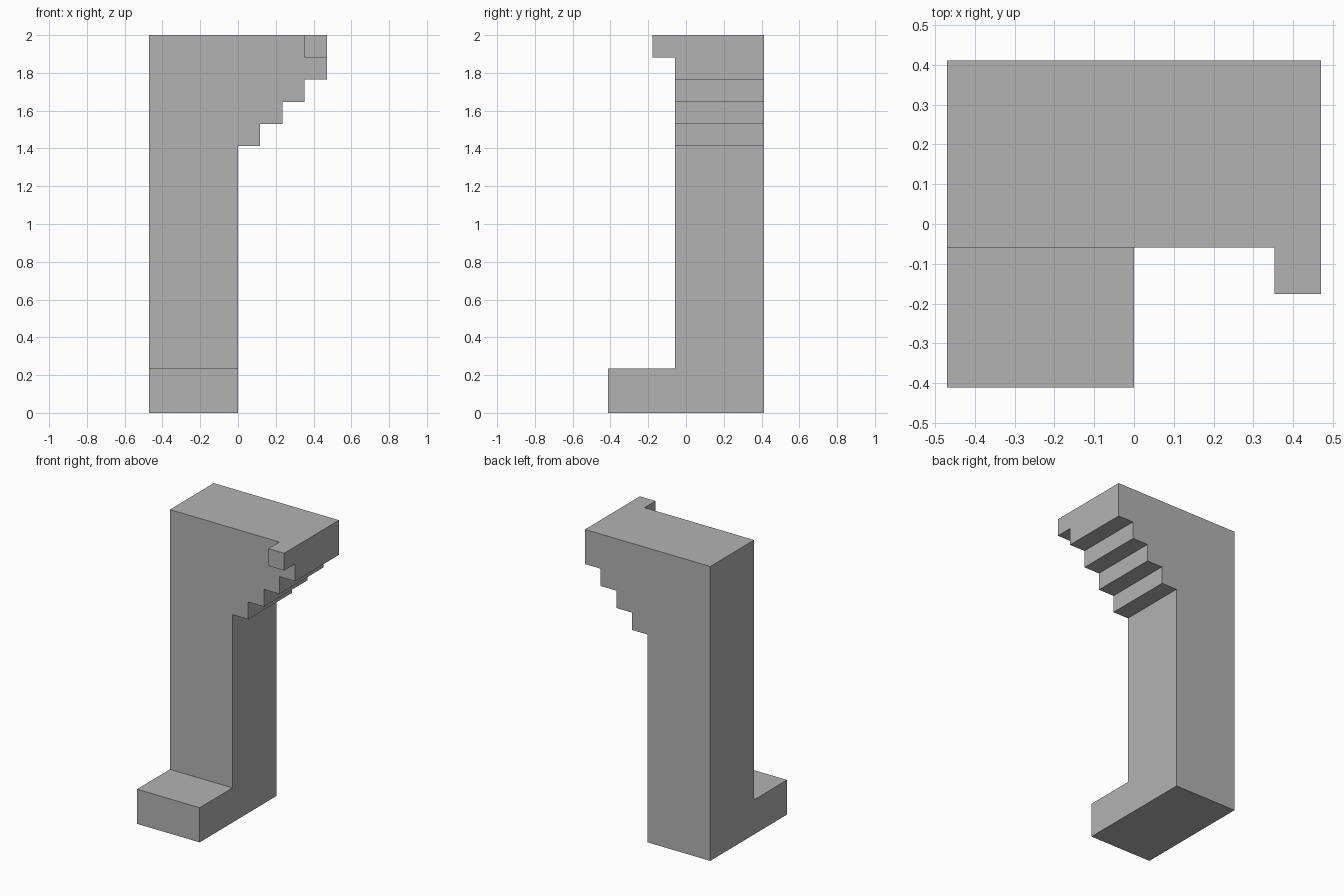
import bpy
import bmesh

U = 2 / 17  # one grid unit: the model is 17 units tall

cube = bpy.data.objects.get("Cube")
if cube:
    bpy.data.objects.remove(cube, do_unlink=True)

# Single stone colour
stone = bpy.data.materials.new("stone_grey")
stone.use_nodes = True
grey = (0.45, 0.45, 0.45, 1)
stone.diffuse_color = grey
stone.node_tree.nodes["Principled BSDF"].inputs["Base Color"].default_value = grey


def extrude_profile(name, profile, front, back):
    """Extrude an x-z outline, in grid units, from front to back along y."""
    bm = bmesh.new()
    face = bm.faces.new([bm.verts.new((x * U, front * U, z * U)) for x, z in profile])
    result = bmesh.ops.extrude_face_region(bm, geom=[face])
    moved = [v for v in result["geom"] if isinstance(v, bmesh.types.BMVert)]
    bmesh.ops.translate(bm, verts=moved, vec=(0, (back - front) * U, 0))
    bmesh.ops.recalc_face_normals(bm, faces=bm.faces)
    mesh = bpy.data.meshes.new(name)
    bm.to_mesh(mesh)
    bm.free()
    mesh.materials.append(stone)
    obj = bpy.data.objects.new(name, mesh)
    bpy.context.collection.objects.link(obj)
    return obj


def box_profile(x0, x1, z0, z1):
    return [(x0, z0), (x1, z0), (x1, z1), (x0, z1)]


# Pillar with four stepped corbels growing out to the left at the top
outline = [(-4, 0), (0, 0)]
for step in range(4):
    outline += [(step, 12 + step), (step + 1, 12 + step)]
outline += [(4, 17), (-4, 17)]
extrude_profile("pillar", outline, -0.5, 3.5)

# Low foot in front of the pillar
extrude_profile("foot", box_profile(-4, 0, 0, 2), -3.5, -0.5)

# Small block on the front corner of the overhang
extrude_profile("corner_block", box_profile(3, 4, 16, 17), -1.5, -0.5)
